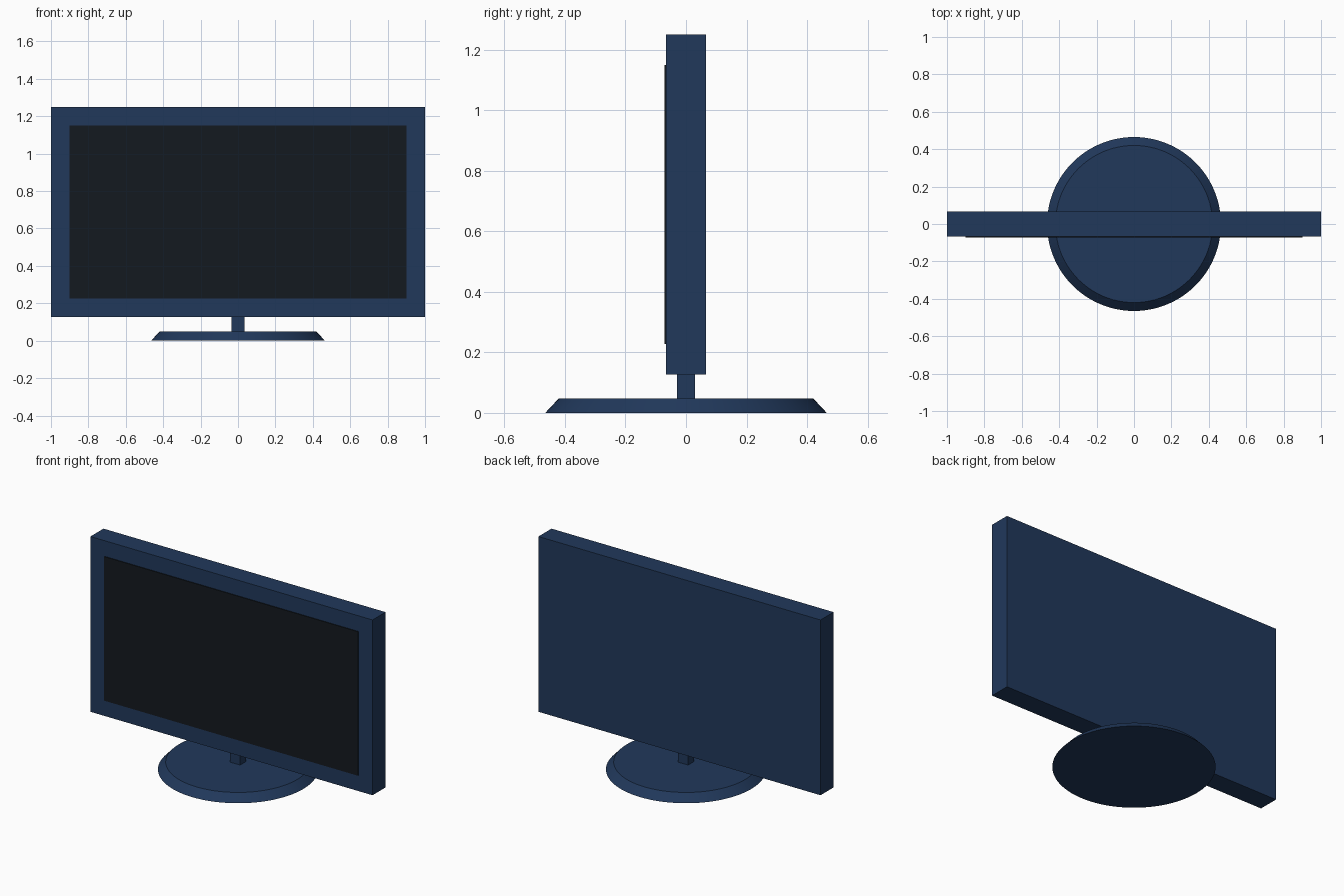
import bpy, math

if "Cube" in bpy.data.objects:
    bpy.data.objects.remove(bpy.data.objects["Cube"])


def material(name, rgb):
    m = bpy.data.materials.new(name)
    m.diffuse_color = (*rgb, 1)
    m.use_nodes = True
    m.node_tree.nodes["Principled BSDF"].inputs["Base Color"].default_value = m.diffuse_color
    return m


blue = material("navy_casing", (0.015, 0.040, 0.105))
black = material("dark_glass", (0.007, 0.010, 0.014))


def box(name, lo, hi, mat):
    bpy.ops.mesh.primitive_cube_add(
        size=1, location=[(a + b) / 2 for a, b in zip(lo, hi)])
    ob = bpy.context.object
    ob.name = name
    ob.scale = [b - a for a, b in zip(lo, hi)]
    bpy.ops.object.transform_apply(location=False, rotation=False, scale=True)
    ob.data.materials.append(mat)
    return ob


# Casing and the slightly raised screen panel on its front
box("casing", (-1, -0.066, 0.127), (1, 0.066, 1.25), blue)
box("screen", (-0.9, -0.071, 0.227), (0.9, -0.06, 1.15), black)

# Neck between casing and base
box("neck", (-0.035, -0.029, 0.045), (0.035, 0.029, 0.13), blue)

# Round base with a sloping rim
bpy.ops.mesh.primitive_cone_add(vertices=96, radius1=0.465, radius2=0.42,
                                depth=0.048, location=(0, 0, 0.024))
base = bpy.context.object
base.name = "base"
base.data.materials.append(blue)
bpy.ops.object.shade_smooth_by_angle(angle=math.radians(30))
